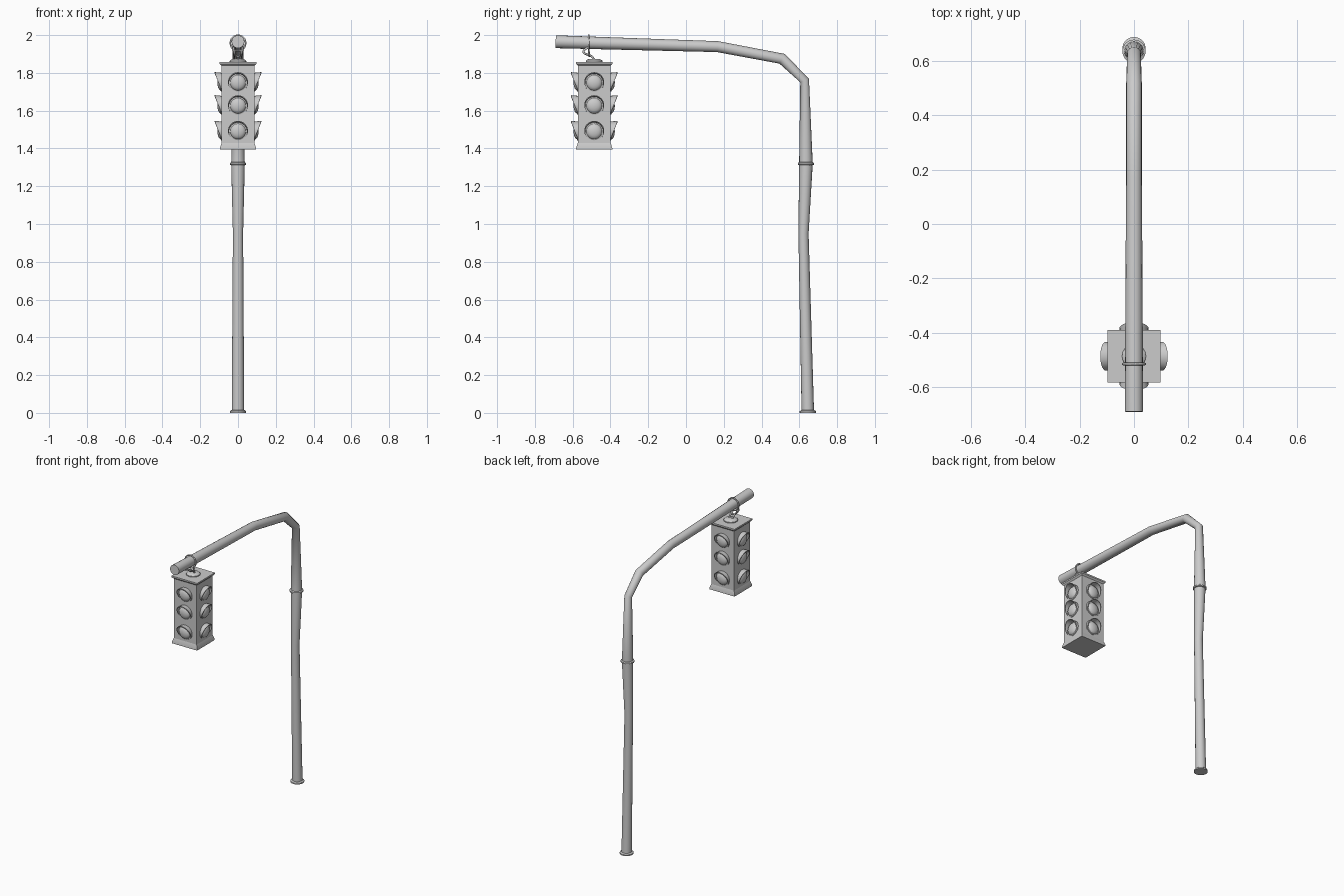
import bpy, bmesh, math
from mathutils import Vector, Matrix

if "Cube" in bpy.data.objects:
    bpy.data.objects.remove(bpy.data.objects["Cube"])

CY = -0.486                       # signal head centre in y
LIGHTS = (1.748, 1.626, 1.49)     # lamp heights


def make(name, bm, angle=40):
    bmesh.ops.recalc_face_normals(bm, faces=bm.faces)
    me = bpy.data.meshes.new(name)
    bm.to_mesh(me)
    bm.free()
    ob = bpy.data.objects.new(name, me)
    bpy.context.collection.objects.link(ob)
    bpy.context.view_layer.objects.active = ob
    ob.select_set(True)
    bpy.ops.object.shade_smooth_by_angle(angle=math.radians(angle))
    ob.select_set(False)
    return ob


def loft(bm, rings, cap=True):
    vs = [[bm.verts.new(p) for p in r] for r in rings]
    n = len(vs[0])
    for a, b in zip(vs, vs[1:]):
        for i in range(n):
            bm.faces.new((a[i], a[(i + 1) % n], b[(i + 1) % n], b[i]))
    if cap:
        bm.faces.new(vs[0][::-1])
        bm.faces.new(vs[-1])


def circle(c, u, v, n):
    return [c + u * math.cos(2 * math.pi * i / n) + v * math.sin(2 * math.pi * i / n) for i in range(n)]


# Bent pole and arm: (y, z, radius) swept in the yz plane
path = [(0.645, 0, 0.033), (0.622, 0.95, 0.027), (0.635, 1.32, 0.036), (0.628, 1.76, 0.025),
        (0.508, 1.875, 0.029), (0.167, 1.939, 0.029), (-0.69, 1.965, 0.034)]
pts = [Vector((0, y, z)) for y, z, r in path]
X = Vector((1, 0, 0))
rings = []
for i, p in enumerate(pts):
    d0 = (p - pts[max(i - 1, 0)]).normalized() if i else Vector((0, 0, 1))
    d1 = (pts[i + 1] - p).normalized() if i < len(pts) - 1 else d0
    t = (d0 + d1).normalized()
    r = path[i][2]
    rings.append(circle(p, X * r, t.cross(X) * r, 16))
bm = bmesh.new()
loft(bm, rings)
make("pole_and_arm", bm, 50)


# Collars and hanger base: turned (radius, z) profiles
def turned(name, y, prof, n=20):
    bm = bmesh.new()
    loft(bm, [circle(Vector((0, y, z)), X * r, Vector((0, r, 0)), n) for r, z in prof])
    make(name, bm)


turned("base_collar", 0.645, [(0.043, 0), (0.043, 0.009), (0.036, 0.014)])
turned("pole_collar", 0.635, [(0.035, 1.311), (0.043, 1.314), (0.043, 1.323), (0.035, 1.328)])
turned("hanger_base", CY, [(0.044, 1.855), (0.044, 1.864), (0.034, 1.872), (0.012, 1.874)])

# Signal housing: square profile with flared foot and roof
bm = bmesh.new()
prof = [(0.096, 1.395), (0.096, 1.402), (0.087, 1.43), (0.087, 1.838), (0.097, 1.848), (0.097, 1.858)]
loft(bm, [[Vector((sx * h, CY + sy * h, z)) for sx, sy in ((-1, -1), (1, -1), (1, 1), (-1, 1))]
          for h, z in prof])
sides = [f for f in bm.faces if abs(f.calc_center_median().z - 1.634) < 0.01 and abs(f.normal.z) < 0.1]
bmesh.ops.inset_individual(bm, faces=sides, thickness=0.008, depth=-0.003)
make("signal_housing", bm, 20)


def on_sides(bm):
    # Copy a front-facing part to all four sides and three heights
    src = bm.verts[:] + bm.edges[:] + bm.faces[:]
    for k in range(4):
        for z in LIGHTS:
            new = bmesh.ops.duplicate(bm, geom=src)["geom"]
            vs = [e for e in new if isinstance(e, bmesh.types.BMVert)]
            bmesh.ops.transform(bm, verts=vs, matrix=Matrix.Translation((0, CY, z)) @
                                Matrix.Rotation(k * math.pi / 2, 4, 'Z'))
    bmesh.ops.delete(bm, geom=[v for v in src if isinstance(v, bmesh.types.BMVert)], context='VERTS')


# Domed lenses with rims
bm = bmesh.new()
prof = [(0.047, 0.080), (0.047, 0.090), (0.041, 0.092), (0.040, 0.094),
        (0.035, 0.100), (0.026, 0.105), (0.014, 0.108), (0.003, 0.109)]
loft(bm, [circle(Vector((0, -d, 0)), X * r, Vector((0, 0, r)), 20) for r, d in prof])
on_sides(bm)
make("lenses", bm)

# Arched visors, deepest at the top and vanishing at the lower ends
bm = bmesh.new()
rings = []
for i in range(17):
    a = math.radians(-35 + 250 * i / 16)
    f = max(0, (math.sin(a) + 0.6) / 1.6)
    dep = 0.003 + 0.034 * f
    c, s = math.cos(a), math.sin(a)
    sec = [(0.047, 0.082), (0.052, 0.082), (0.051 + 0.005 * f, 0.087 + dep), (0.046 + 0.005 * f, 0.087 + dep)]
    rings.append([Vector((r * c, -d, r * s)) for r, d in sec])
loft(bm, rings)
on_sides(bm)
make("visors", bm)


# Wire loop around the arm and hook down to the housing
def wire(name, points, r, cyclic=False):
    cu = bpy.data.curves.new(name, 'CURVE')
    cu.dimensions = '3D'
    cu.bevel_depth = r
    cu.bevel_resolution = 1
    cu.resolution_u = 4
    cu.use_fill_caps = True
    sp = cu.splines.new('NURBS')
    sp.points.add(len(points) - 1)
    for p, q in zip(sp.points, points):
        p.co = (*q, 1)
    sp.order_u = 3
    sp.use_endpoint_u = not cyclic
    sp.use_cyclic_u = cyclic
    bpy.context.collection.objects.link(bpy.data.objects.new(name, cu))


wire("arm_loop", [(0.041 * math.cos(t * math.pi / 8), -0.515, 1.958 + 0.042 * math.sin(t * math.pi / 8))
                  for t in range(16)], 0.005, True)
for s in (-1, 1):
    wire("hook", [(s * 0.022, -0.515, 1.935), (s * 0.022, -0.54, 1.925), (s * 0.02, -0.545, 1.905),
                  (s * 0.015, -0.515, 1.895), (s * 0.012, -0.493, 1.885), (s * 0.01, CY, 1.868)], 0.006)
wire("hook_link", [(-0.026, -0.515, 1.92), (-0.024, -0.513, 1.895), (0, -0.51, 1.885),
                   (0.024, -0.513, 1.895), (0.026, -0.515, 1.92)], 0.005)
